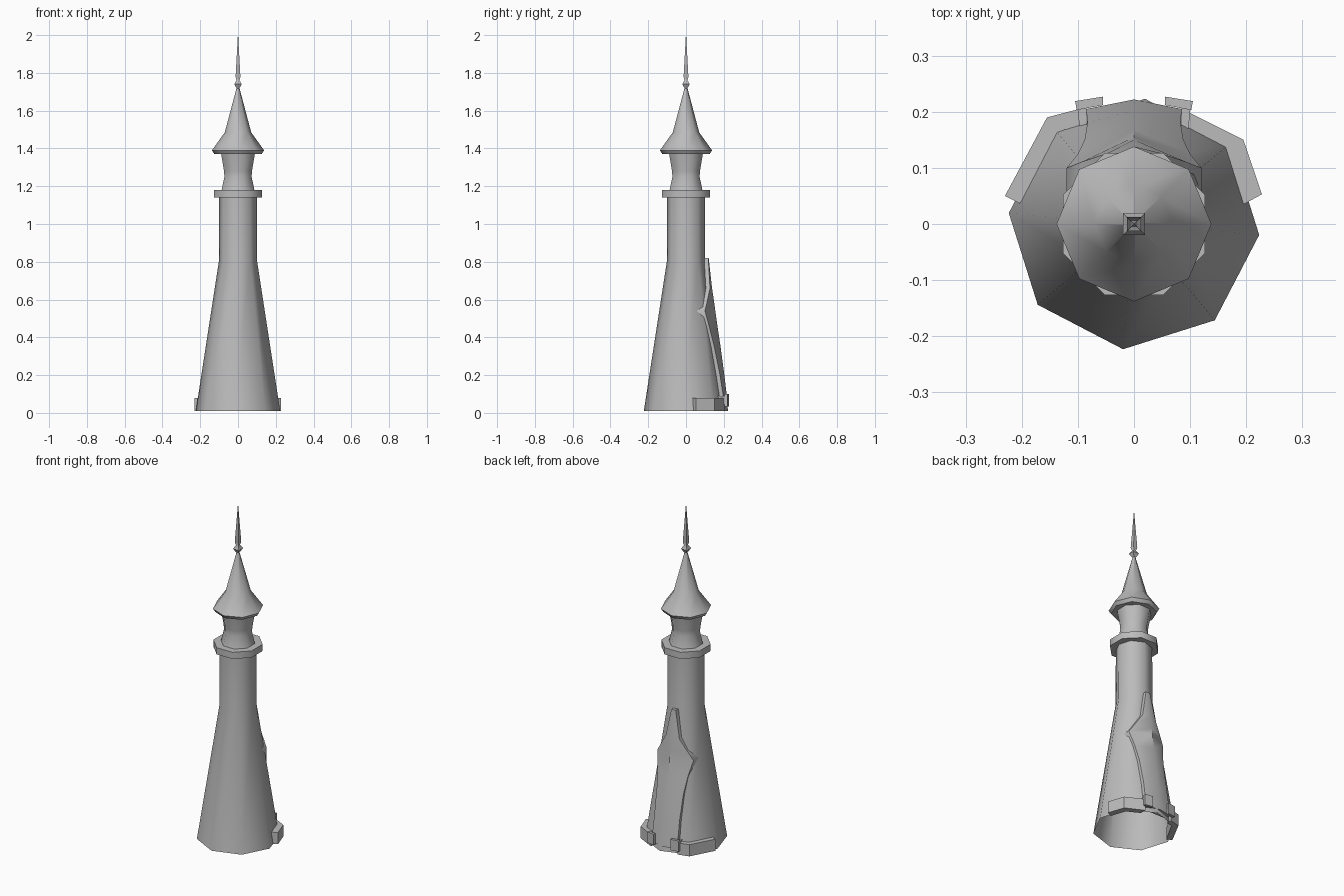
import bpy, bmesh
from math import sin, cos, pi, radians

cube = bpy.data.objects.get("Cube")
if cube:
    bpy.data.objects.remove(cube)

grey = bpy.data.materials.new("stone_grey")
grey.use_nodes = True
grey.diffuse_color = (0.5, 0.5, 0.5, 1)
grey.node_tree.nodes["Principled BSDF"].inputs["Base Color"].default_value = (0.5, 0.5, 0.5, 1)


def finish(name, bm, angle=50):
    """Turn a bmesh into a shaded object."""
    bmesh.ops.recalc_face_normals(bm, faces=bm.faces)
    me = bpy.data.meshes.new(name)
    bm.to_mesh(me)
    bm.free()
    me.materials.append(grey)
    ob = bpy.data.objects.new(name, me)
    bpy.context.collection.objects.link(ob)
    bpy.ops.object.select_all(action='DESELECT')
    ob.select_set(True)
    bpy.context.view_layer.objects.active = ob
    bpy.ops.object.shade_smooth_by_angle(angle=radians(angle))
    return ob


def bridge(bm, a, b, closed=True):
    n = len(a)
    for i in range(n if closed else n - 1):
        j = (i + 1) % n
        bm.faces.new((a[i], a[j], b[j], b[i]))


def lathe(name, profile, sides=8, phase=0, cap_bottom=True):
    """Stack polygonal rings given as (radius, height)."""
    bm = bmesh.new()
    rings = []
    for r, z in profile:
        angles = [radians(phase) + 2 * pi * i / sides for i in range(sides)]
        rings.append([bm.verts.new((r * cos(a), r * sin(a), z)) for a in angles])
    for a, b in zip(rings, rings[1:]):
        bridge(bm, a, b)
    bm.faces.new(rings[-1])
    if cap_bottom:
        bm.faces.new(rings[0])
    return finish(name, bm)


def prism(name, outline, z0, z1):
    """Extrude a plan outline between two heights."""
    bm = bmesh.new()
    low = [bm.verts.new((x, y, z0)) for x, y in outline]
    high = [bm.verts.new((x, y, z1)) for x, y in outline]
    bridge(bm, low, high)
    bm.faces.new(low)
    bm.faces.new(high)
    return finish(name, bm, 30)


# Tower shaft, open underneath
lathe("tower_shaft", [(0.224, 0.01), (0.102, 0.80), (0.1, 1.15)], phase=-5, cap_bottom=False)

# Gallery ring and waisted lantern room
lathe("gallery_ring", [(0.137, 1.14), (0.137, 1.18)], phase=22.5)
lathe("lantern_room", [(0.1, 1.16), (0.094, 1.18), (0.078, 1.25), (0.08, 1.28), (0.098, 1.38)], phase=22.5)

# Flared roof and square finial
lathe("roof", [(0.125, 1.37), (0.138, 1.39), (0.07, 1.485), (0.005, 1.73)])
lathe("finial", [(0.008, 1.715), (0.028, 1.74), (0.011, 1.76), (0.018, 1.78), (0.001, 2.0)],
      sides=4, phase=45)

# Leaf-shaped panel on the back: height, half width, ridge y, edge y, inner y
rows = [(0.04, 0.085, 0.222, 0.205, 0.165), (0.2, 0.083, 0.203, 0.18, 0.14),
        (0.35, 0.088, 0.183, 0.15, 0.115), (0.45, 0.1, 0.168, 0.125, 0.085),
        (0.54, 0.12, 0.155, 0.1, 0.03), (0.58, 0.095, 0.15, 0.11, 0.055),
        (0.66, 0.045, 0.138, 0.127, 0.075), (0.82, 0.014, 0.12, 0.118, 0.085)]
bm = bmesh.new()
loops = []
for z, w, ridge, edge, inner in rows:
    plan = [(w, inner), (w, edge), (0, ridge), (-w, edge), (-w, inner)]
    loops.append([bm.verts.new((x, y, z)) for x, y in plan])
for a, b in zip(loops, loops[1:]):
    bridge(bm, a, b)
bm.faces.new(loops[0])
bm.faces.new(loops[-1])
finish("back_panel", bm, 45)

# Band at the foot, in two halves that differ slightly
prism("right_foot_band", [(-0.23, 0.05), (-0.155, 0.19), (-0.09, 0.207),
                          (-0.09, 0.172), (-0.125, 0.168), (-0.2, 0.035)], 0.01, 0.08)
prism("left_foot_band", [(0.228, 0.053), (0.195, 0.15), (0.09, 0.203),
                         (0.09, 0.165), (0.165, 0.125), (0.195, 0.035)], 0.01, 0.08)

# Clasps that join the bands to the panel
for side, label in ((-1, "right"), (1, "left")):
    plate = [(0.055, 0.212), (0.055, 0.227), (0.105, 0.219), (0.102, 0.203)]
    shank = [(0.085, 0.17), (0.085, 0.21), (0.101, 0.21), (0.097, 0.17)]
    prism(label + "_clasp", [(side * x, y) for x, y in plate], 0.035, 0.1)
    prism(label + "_clasp_shank", [(side * x, y) for x, y in shank], 0.045, 0.09)
